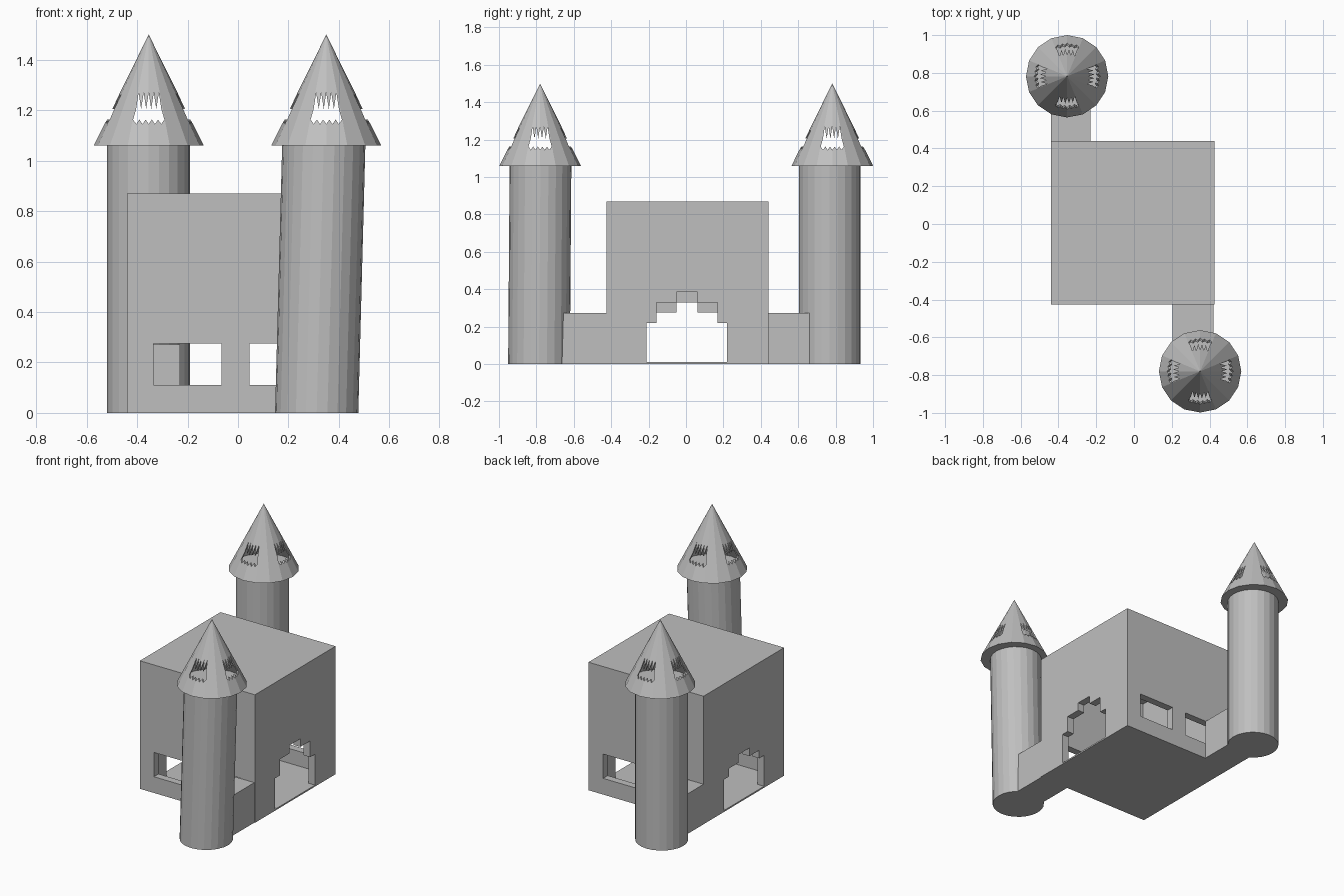
import bpy, bmesh, math
from mathutils import Vector

cube = bpy.data.objects.get("Cube")
if cube:
    bpy.data.objects.remove(cube, do_unlink=True)

stone = bpy.data.materials.new("grey_stone")
stone.use_nodes = True
GREY = (0.52, 0.52, 0.52, 1)
stone.diffuse_color = GREY
stone.node_tree.nodes["Principled BSDF"].inputs["Base Color"].default_value = GREY


def finish(bm, name):
    bmesh.ops.recalc_face_normals(bm, faces=bm.faces)
    mesh = bpy.data.meshes.new(name)
    bm.to_mesh(mesh)
    bm.free()
    mesh.materials.append(stone)
    obj = bpy.data.objects.new(name, mesh)
    bpy.context.collection.objects.link(obj)
    return obj


def box(name, lo, hi):
    bm = bmesh.new()
    bmesh.ops.create_cube(bm, size=1)
    lo, hi = Vector(lo), Vector(hi)
    for v in bm.verts:
        v.co = (lo + hi) / 2 + v.co * (hi - lo)
    return finish(bm, name)


def cone(name, x, y, z0, z1, r0, r1, sides, lean=(0, 0)):
    """Upright cone or cylinder; lean moves the foot sideways."""
    bm = bmesh.new()
    bmesh.ops.create_cone(bm, cap_ends=True, segments=sides,
                          radius1=r0, radius2=r1, depth=z1 - z0)
    for v in bm.verts:
        foot = v.co.z < 0
        v.co += Vector((x + lean[0] * foot, y + lean[1] * foot, (z0 + z1) / 2))
    return finish(bm, name)


def prism(name, outline, axis, start, end):
    """Extrude an outline of (across, z) points along the x or y axis."""
    bm = bmesh.new()
    place = (lambda a, z: (start, a, z)) if axis == "x" else (lambda a, z: (a, start, z))
    face = bm.faces.new([bm.verts.new(place(a, z)) for a, z in outline])
    step = (end - start, 0, 0) if axis == "x" else (0, end - start, 0)
    geom = bmesh.ops.extrude_face_region(bm, geom=[face])["geom"]
    bmesh.ops.translate(bm, vec=step,
                        verts=[g for g in geom if isinstance(g, bmesh.types.BMVert)])
    return finish(bm, name)


def cut(obj, cutters):
    """Subtract each cutter and throw it away."""
    bpy.context.view_layer.objects.active = obj
    for c in cutters:
        c.hide_render = True
        mod = obj.modifiers.new("cut", "BOOLEAN")
        mod.operation, mod.solver, mod.object = "DIFFERENCE", "EXACT", c
        bpy.ops.object.modifier_apply(modifier=mod.name)
        bpy.data.objects.remove(c, do_unlink=True)


# Hollow keep with windows front and back and a stepped gate on each side
X0, X1, Y0, Y1, TOP = -0.44, 0.425, -0.425, 0.44, 0.87
WALL, FLOOR = 0.05, 0.01


def gate(steps, start, end):
    right = []
    below = FLOOR
    for half, top in steps:
        right += [(half, below), (half, top)]
        below = top
    outline = right + [(-a, z) for a, z in reversed(right)]
    return prism("gate_cutter", [(a + 0.005, z) for a, z in outline], "x", start, end)


keep = box("keep", (X0, Y0, 0), (X1, Y1, TOP))
cut(keep, [
    box("room_cutter", (X0 + WALL, Y0 + WALL, FLOOR), (X1 - WALL, Y1 - WALL, TOP - WALL)),
    box("window_cutter", (-0.335, -1, 0.11), (-0.065, 1, 0.275)),
    box("window_cutter", (0.045, -1, 0.11), (0.315, 1, 0.275)),
    gate([(0.215, 0.22), (0.163, 0.33), (0.057, 0.385)], 0.2, 0.6),
    gate([(0.215, 0.22), (0.163, 0.275), (0.057, 0.33)], -0.6, -0.2),
])

# Low walls joining the keep to its towers
box("front_link_wall", (0.205, -0.67, 0), (0.42, Y0, 0.272))
box("back_link_wall", (X0, Y1, 0), (-0.23, 0.66, 0.272))

# Towers; the front one leans slightly
EAVES, PEAK, ROOF_R = 1.06, 1.5, 0.218
cone("front_tower", 0.34, -0.778, 0, EAVES, 0.165, 0.165, 24, (-0.028, -0.008))
cone("back_tower", -0.355, 0.768, 0, EAVES, 0.164, 0.164, 24)


def jagged_hole(centre, axis, start, end):
    """Opening with long teeth above and short teeth below."""
    teeth = 5
    upper, lower = [], []
    for i in range(2 * teeth + 1):
        t = i / teeth - 1
        upper.append((centre + 0.05 * t, 1.27 if i % 2 else 1.205))
        lower.append((centre + 0.062 * t, 1.145 if i % 2 else 1.163))
    return prism("hole_cutter", upper + lower[::-1], axis, start, end)


# Hollow pointed roofs with a jagged opening on all four sides
for name, x, y in (("front_roof", 0.35, -0.78), ("back_roof", -0.354, 0.782)):
    roof = cone(name, x, y, EAVES, PEAK, ROOF_R, 0, 16)
    cut(roof, [
        cone("hollow_cutter", x, y, EAVES + 0.008, PEAK - 0.025, ROOF_R - 0.016, 0, 16),
        jagged_hole(y, "x", x - 0.4, x + 0.4),
        jagged_hole(x, "y", y - 0.4, y + 0.4),
    ])
